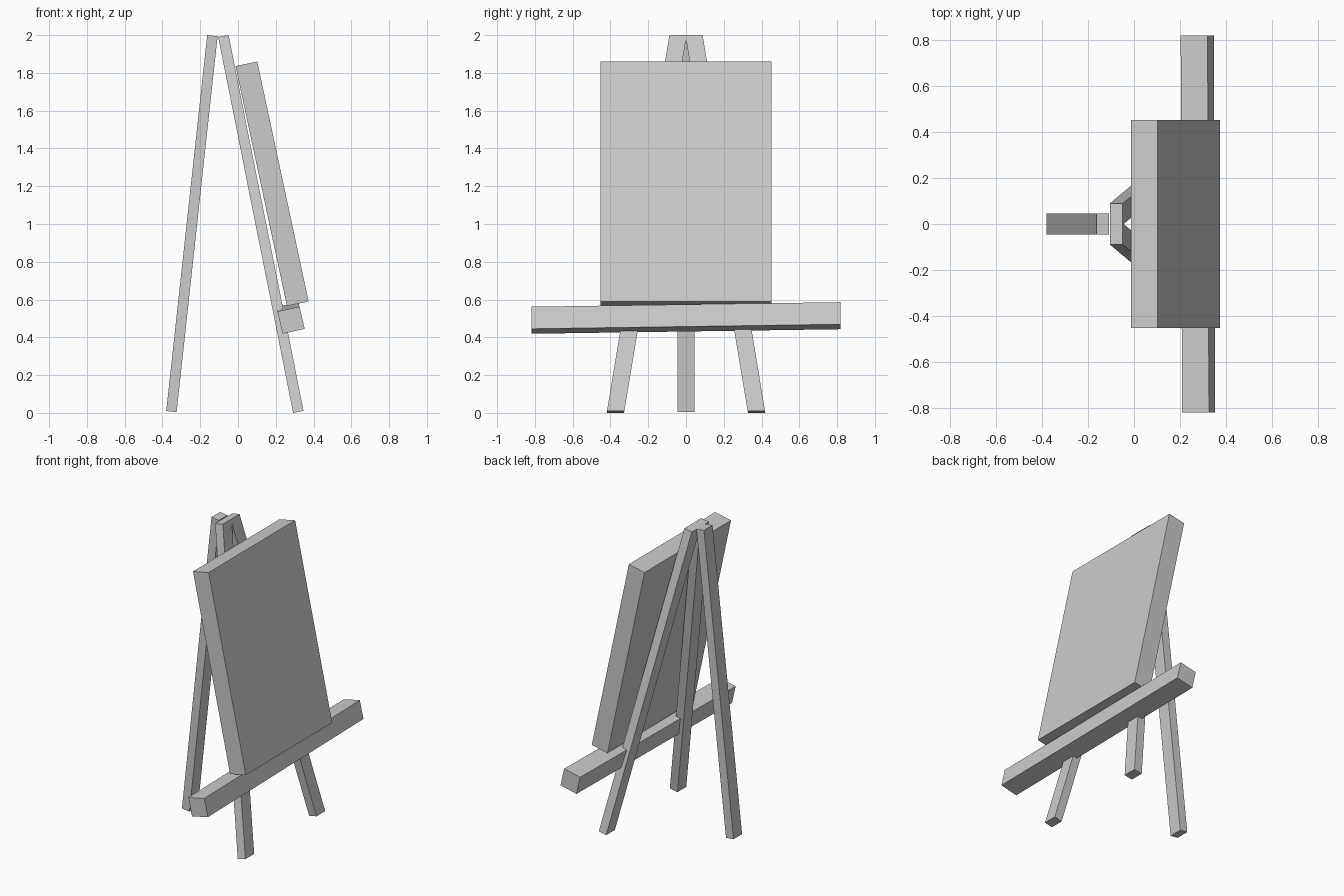
import bpy
import bmesh

if "Cube" in bpy.data.objects:
    bpy.data.objects.remove(bpy.data.objects["Cube"])


def slab(name, profile, half_width, centre=lambda z: 0.0, far_shift=(0.0, 0.0)):
    """Extrude an (x, z) profile along y; centre(z) leans it sideways, far_shift moves the far end."""
    bm = bmesh.new()
    dx, dz = far_shift
    near = [bm.verts.new((x, centre(z) - half_width, z)) for x, z in profile]
    far = [bm.verts.new((x + dx, centre(z) + half_width, z + dz)) for x, z in profile]
    bm.faces.new(near)
    bm.faces.new(far)
    n = len(profile)
    for i in range(n):
        j = (i + 1) % n
        bm.faces.new((near[i], near[j], far[j], far[i]))
    bmesh.ops.recalc_face_normals(bm, faces=bm.faces)
    mesh = bpy.data.meshes.new(name)
    bm.to_mesh(mesh)
    bm.free()
    obj = bpy.data.objects.new(name, mesh)
    bpy.context.collection.objects.link(obj)
    return obj


# Rear leg, leaning forward to the apex
slab("rear_leg", [(-0.38, 0.010), (-0.325, 0.004), (-0.108, 1.994), (-0.163, 2.0)], 0.045)

# Pair of splayed front legs that meet at the top
front_profile = [(0.292, 0.0), (0.347, 0.011), (-0.05, 2.0), (-0.105, 1.99)]
for side, label in ((-1, "left"), (1, "right")):
    slab(f"front_leg_{label}", front_profile, 0.046,
         centre=lambda z, s=side: s * (0.374 - 0.166 * z))

# Thick canvas leaning on the front legs
slab("canvas", [(-0.013, 1.836), (0.102, 1.860), (0.374, 0.590), (0.259, 0.566)], 0.453)

# Ledge bar under the canvas, slightly crooked
slab("ledge", [(0.209, 0.537), (0.326, 0.562), (0.353, 0.445), (0.236, 0.419)], 0.819,
     far_shift=(-0.006, 0.024))
